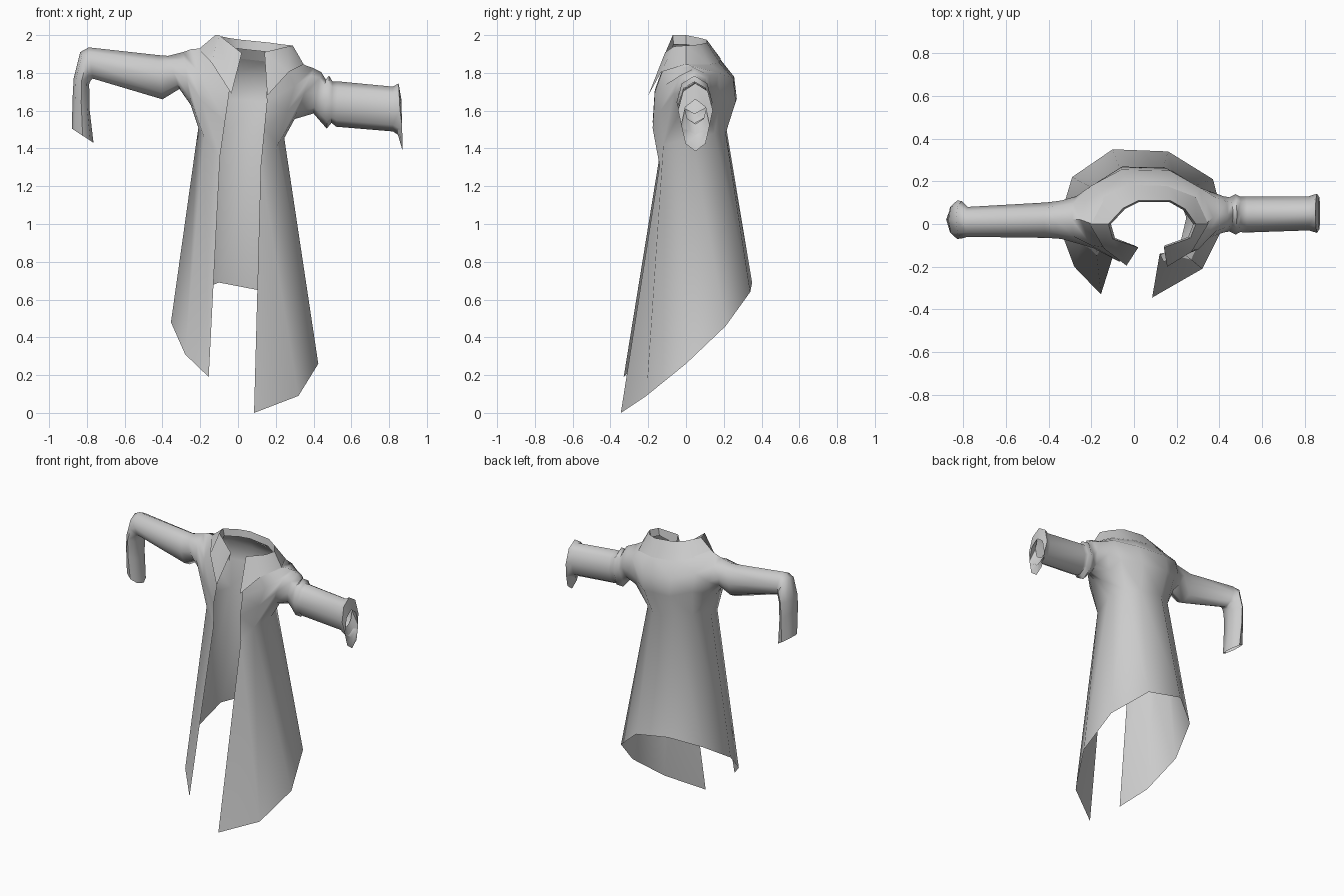
import bpy, bmesh, math
from mathutils import Vector as V

# Cross-sections run from the +x front edge, round the back, to the -x front edge
NECK = [(.15, -.165, 1.70), (.26, -.125, 1.81), (.335, 0, 1.85), (.28, .12, 1.85), (.15, .17, 1.86),
        (-.03, .175, 1.88), (-.13, .12, 1.91), (-.195, 0, 1.93), (-.13, -.11, 1.86), (-.045, -.165, 1.71)]
SHOULDER = [(.153, -.168, 1.65), (.30, -.12, 1.73), (.37, .03, 1.835), (.31, .17, 1.80), (.17, .25, 1.77),
            (-.06, .255, 1.78), (-.2, .18, 1.83), (-.25, .02, 1.925), (-.2, -.1, 1.79), (-.05, -.168, 1.67)]
WAIST = [(.12, -.14, 1.31), (.21, -.12, 1.42), (.245, .03, 1.455), (.2, .15, 1.48), (.12, .21, 1.48),
         (-.05, .215, 1.50), (-.16, .15, 1.51), (-.21, .02, 1.51), (-.18, -.1, 1.46), (-.095, -.14, 1.36)]
HEM = [(.085, -.345, 0), (.32, -.21, .09), (.425, 0, .26), (.37, .21, .46), (.16, .34, .64),
       (-.1, .35, .69), (-.29, .22, .62), (-.355, 0, .48), (-.28, -.2, .31), (-.155, -.33, .19)]
COLLAR_TOP = [(.14, -.11, 1.91), (.265, -.065, 1.94), (.29, 0, 1.945), (.24, .07, 1.95), (.17, .11, 1.96),
              (.02, .11, 1.975), (-.05, .075, 1.985), (-.12, 0, 2.0), (-.1, -.07, 2.0), (.02, -.11, 1.905)]

# Sleeve rings: top x, top z, bottom x, bottom z, centre y, half width
SLEEVE_R = [(.40, 1.825, .30, 1.555, .045, .11), (.44, 1.805, .40, 1.585, .045, .085),
            (.465, 1.765, .43, 1.55, .045, .08), (.482, 1.785, .47, 1.505, .045, .095),
            (.50, 1.755, .495, 1.535, .045, .083), (.53, 1.755, .52, 1.515, .045, .085),
            (.82, 1.727, .82, 1.49, .05, .08), (.85, 1.745, .865, 1.46, .05, .092),
            (.865, 1.66, .872, 1.385, .05, .075), (.83, 1.71, .83, 1.53, .05, .06)]
SLEEVE_L = [(-.29, 1.91, -.25, 1.63, .02, .11), (-.37, 1.89, -.31, 1.715, .02, .09),
            (-.42, 1.894, -.40, 1.66, .018, .083), (-.79, 1.935, -.77, 1.77, .01, .07),
            (-.835, 1.91, -.78, 1.76, .02, .088), (-.87, 1.77, -.788, 1.74, .02, .09),
            (-.875, 1.68, -.785, 1.60, .02, .085), (-.88, 1.505, -.765, 1.43, .02, .07)]


def add_rows(bm, rows, skip=()):
    grid = [[bm.verts.new(p) for p in row] for row in rows]
    for r in range(len(grid) - 1):
        for c in range(len(grid[0]) - 1):
            if (r, c) not in skip:
                bm.faces.new((grid[r][c], grid[r + 1][c], grid[r + 1][c + 1], grid[r][c + 1]))
    return grid


def add_sleeve(bm, loop, rings):
    for tx, tz, bx, bz, cy, w in rings:
        top, bot = V((tx, cy, tz)), V((bx, cy, bz))
        mid, axis = (top + bot) / 2, (top - bot) / 2
        new = []
        for i in range(8):
            a = i * math.pi / 4
            new.append(bm.verts.new(mid + axis * math.cos(a) + V((0, w * math.sin(a), 0))))
        for i in range(8):
            j = (i + 1) % 8
            bm.faces.new((loop[i], loop[j], new[j], new[i]))
        loop = new


def finish(bm, name, angle):
    loose = [v for v in bm.verts if not v.link_faces]
    bmesh.ops.delete(bm, geom=loose, context='VERTS')
    bmesh.ops.recalc_face_normals(bm, faces=bm.faces)
    me = bpy.data.meshes.new(name)
    bm.to_mesh(me)
    bm.free()
    ob = bpy.data.objects.new(name, me)
    bpy.context.collection.objects.link(ob)
    bpy.ops.object.select_all(action='DESELECT')
    ob.select_set(True)
    bpy.context.view_layer.objects.active = ob
    bpy.ops.object.shade_smooth_by_angle(angle=math.radians(angle))


# Coat body: open strip with an eight-sided armhole left on each side
chest = []
for s, w in zip(SHOULDER, WAIST):
    p = V(s).lerp(V(w), .42)
    p.y *= 1.13
    chest.append(p)
bm = bmesh.new()
holes = {(r, c) for r in (1, 2) for c in (1, 2, 6, 7)}
g = add_rows(bm, [NECK, SHOULDER, chest, WAIST, HEM], holes)

# Sleeves grow out of the armholes; the -x one bends down at the elbow
for side, back, front, rings in ((2, 3, 1, SLEEVE_R), (7, 6, 8, SLEEVE_L)):
    loop = [g[1][side], g[1][back], g[2][back], g[3][back],
            g[3][side], g[3][front], g[2][front], g[1][front]]
    add_sleeve(bm, loop, rings)
finish(bm, "coat", 60)

# Collar: inner band, standing top edge, folded outer edge with pointed lapels
centre = V((.08, 0, 0))
inner, outer = [], []
for t, n in zip(COLLAR_TOP, NECK):
    d = V((t[0], t[1], 0)) - centre
    inner.append(V(t) - d * .06 - V((0, 0, .05)))
    d = V((n[0], n[1], 0)) - centre
    outer.append(V(n) + d * .05 - V((0, 0, .005)))
inner[0], inner[-1] = V((.145, -.10, 1.84)), V((0, -.10, 1.84))
outer[0], outer[-1] = V((.155, -.2, 1.68)), V((-.035, -.195, 1.69))
bm = bmesh.new()
add_rows(bm, [inner, COLLAR_TOP, outer])
finish(bm, "collar", 45)
